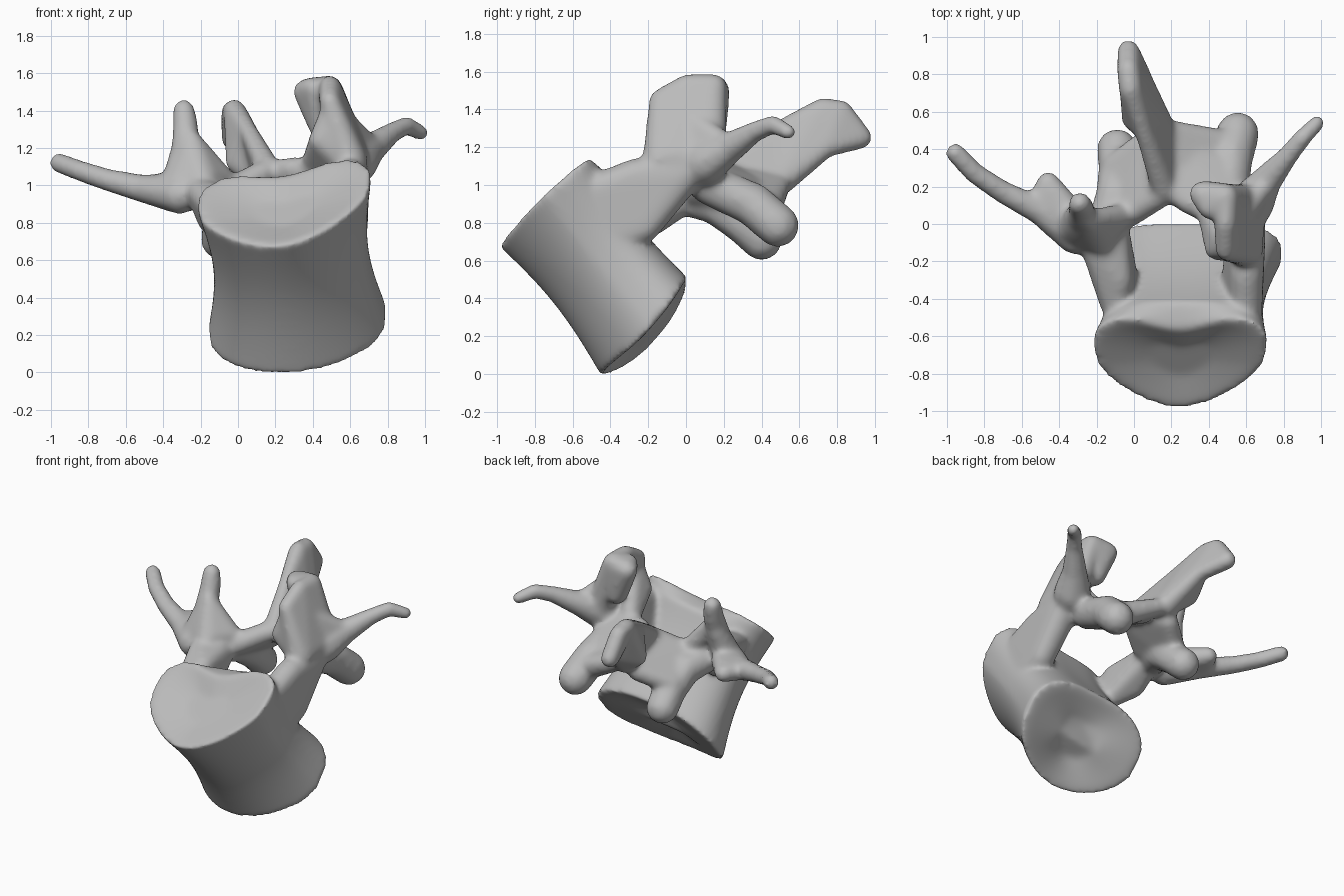
import bpy, bmesh, math
from mathutils import Vector, Matrix

cube = bpy.data.objects.get("Cube")
if cube:
    bpy.data.objects.remove(cube, do_unlink=True)

bone = bpy.data.materials.new("bone_grey")
bone.use_nodes = True
bone.diffuse_color = (0.5, 0.5, 0.5, 1)
bone.node_tree.nodes["Principled BSDF"].inputs["Base Color"].default_value = (0.5, 0.5, 0.5, 1)

bm = bmesh.new()


def hull(*balls):
    """Rounded plate: convex hull around balls given as (x, y, z, radius)."""
    part = bmesh.new()
    for x, y, z, r in balls:
        bmesh.ops.create_icosphere(part, subdivisions=2, radius=r + 0.008,
                                   matrix=Matrix.Translation((x, y, z)))
    res = bmesh.ops.convex_hull(part, input=part.verts[:])
    junk = {g for key in ("geom_interior", "geom_unused") for g in res[key]
            if isinstance(g, bmesh.types.BMVert)}
    bmesh.ops.delete(part, geom=list(junk), context='VERTS')
    bmesh.ops.recalc_face_normals(part, faces=part.faces[:])
    mesh = bpy.data.meshes.new("part")
    part.to_mesh(mesh)
    part.free()
    bm.from_mesh(mesh)
    bpy.data.meshes.remove(mesh)


def chain(*balls):
    """Tapered limb through successive balls."""
    for a, b in zip(balls, balls[1:]):
        hull(a, b)


def ring(t, scale=1.0, sink=0.0, sides=64):
    """Kidney-shaped section of the body; t runs from top plate to bottom plate."""
    axis = Vector((.07, .53, -.64))
    waist = math.sin(math.pi * t)
    centre = Vector((.245, -.75, .885)) + axis * (t + sink)
    half_w = (.472 + .015 * t - .06 * waist) * scale
    half_d = (.315 + .025 * t - .04 * waist) * scale
    tilt = math.radians(41 + 7 * t)
    u = Vector((1, 0, .15 - .05 * t))
    v = Vector((0, math.cos(tilt), math.sin(tilt)))
    taper, lobes = .33 - .2 * t, 1.3 - .2 * t     # pointed front, lobed back
    notch = .1 + .4 * max(0, 1 - t / .12)         # shelf behind the top plate
    verts = []
    for i in range(sides):
        a, b = math.cos(math.tau * i / sides), math.sin(math.tau * i / sides)
        droop = axis * (.07 * t * a * a)
        a *= (1 + taper * b) / (1 + .16 * taper)
        if b > 0:
            b = lobes * b ** .8 - notch * b * math.exp(-(a / .55) ** 2)
        verts.append(bm.verts.new(centre + droop + u * (a * half_w) + v * (b * half_d)))
    return verts


# Main body with dished end plates and a waist
steps = 16
rings = [ring(0, .35, .05), ring(0, .85, .005)]
rings += [ring(i / steps) for i in range(steps + 1)]
rings += [ring(1, .85, -.005), ring(1, .35, -.05)]
faces = [bm.faces.new(rings[0]), bm.faces.new(rings[-1])]
for r, s in zip(rings, rings[1:]):
    for i in range(len(r)):
        j = (i + 1) % len(r)
        faces.append(bm.faces.new((r[i], r[j], s[j], s[i])))
bmesh.ops.recalc_face_normals(bm, faces=faces)

# Left pedicle
hull((.6, -.46, .98, .08), (.61, -.4, .7, .07), (.61, -.22, .78, .08),
     (.6, -.27, 1.05, .085), (.6, -.02, 1.05, .1), (.55, -.3, .85, .08))
# Left upper joint process: outer plate, rear wing, inner lip
hull((.6, -.14, 1.13, .085), (.61, .12, 1.15, .09), (.49, -.14, 1.45, .05),
     (.49, 0, 1.53, .05), (.49, .15, 1.52, .06))
hull((.365, .16, 1.5, .065), (.49, .15, 1.52, .06), (.46, .14, 1.3, .07), (.4, .08, 1.52, .05))
hull((.43, -.14, 1.24, .045), (.58, -.12, 1.13, .08), (.5, -.13, 1.4, .05), (.4, .08, 1.1, .06))
# Left side process with its upper web
chain((.62, .1, 1.12, .12), (.7, .22, 1.19, .08), (.82, .36, 1.28, .05),
      (.9, .46, 1.32, .044), (.98, .54, 1.28, .036))
hull((.57, .04, 1.33, .06), (.71, .22, 1.21, .05), (.62, .08, 1.1, .1))
# Left rear arch, lower joint process and web
hull((.52, .04, 1.05, .09), (.29, .115, 1.09, .055), (.2, .18, 1.07, .06),
     (.45, .3, .95, .08), (.25, .4, .97, .06))
chain((.5, .12, 1.0, .1), (.52, .35, .9, .11), (.555, .485, .785, .11))
hull((.48, .42, .87, .08), (.2, .5, 1.0, .05), (.25, .3, 1.02, .06))

# Rear spine process
root, crest, top = (.16, .18, 1.09, .06), (.05, .5, 1.3, .04), (-.02, .72, 1.4, .055)
keel, base, flank = (.06, .74, 1.2, .05), (.15, .5, 1.02, .07), (-.01, .56, 1.12, .05)
hull(root, crest, base)
hull(crest, top, keel, base, flank)
hull(top, (-.03, .82, 1.39, .055), (-.03, .925, 1.25, .055), keel)

# Right pedicle, rear arch and lower joint process
hull((-.1, -.42, .86, .08), (-.04, -.3, .74, .06), (-.2, -.15, .96, .07),
     (-.14, -.17, .81, .07), (-.12, -.03, .93, .09), (-.08, -.3, .92, .07))
hull((.13, .15, 1.06, .065), (-.04, .05, .97, .07), (-.1, .3, .85, .07), (.08, .45, .95, .06))
chain((-.18, -.08, .95, .09), (-.1, .15, .9, .1), (-.08, .3, .8, .105), (-.09, .4, .71, .105))
# Right upper joint process, its inner slope and its rear knob
hull((-.32, -.02, 1.0, .09), (-.18, -.1, 1.0, .07), (-.29, .06, 1.2, .06), (-.25, 0, 1.2, .05))
hull((-.25, .02, 1.24, .05), (-.17, -.08, 1.03, .06), (-.08, .04, 1.03, .06))
chain((-.28, .03, 1.18, .07), (-.28, .08, 1.3, .065), (-.29, .11, 1.4, .055))
hull((-.46, .22, .99, .055), (-.34, .05, .99, .08), (-.52, .08, .98, .06))
# Right side process
chain((-.31, -.06, .95, .1), (-.5, .07, .98, .07), (-.7, .17, 1.03, .055),
      (-.85, .27, 1.08, .05), (-.955, .38, 1.12, .048))

mesh = bpy.data.meshes.new("vertebra")
bm.to_mesh(mesh)
bm.free()
mesh.materials.append(bone)
vertebra = bpy.data.objects.new("vertebra", mesh)
bpy.context.collection.objects.link(vertebra)
bpy.context.view_layer.objects.active = vertebra
vertebra.select_set(True)

# Fuse the parts and soften the joins
fuse = vertebra.modifiers.new("fuse", 'REMESH')
fuse.mode = 'VOXEL'
fuse.voxel_size = 0.016
fuse.use_smooth_shade = True
soften = vertebra.modifiers.new("soften", 'SMOOTH')
soften.factor = 0.5
soften.iterations = 18
for name in ("fuse", "soften"):
    bpy.ops.object.modifier_apply(modifier=name)
bpy.ops.object.shade_smooth()
